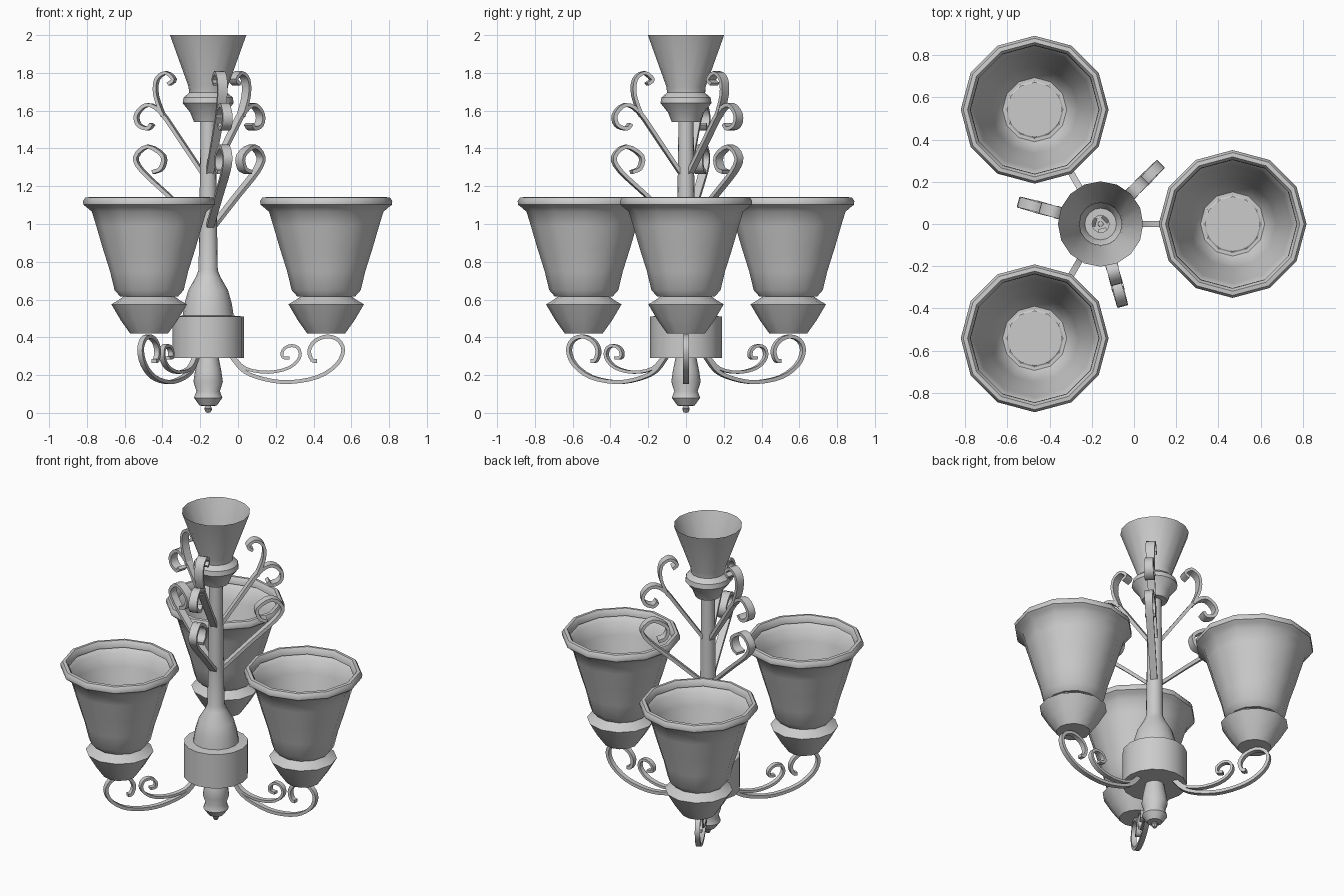
import bpy, bmesh
from math import sin, cos, tau, radians
from mathutils import Vector

if "Cube" in bpy.data.objects:
    bpy.data.objects.remove(bpy.data.objects["Cube"])

AXIS = Vector((-0.158, 0, 0))   # centre line of the column
REACH = 0.625                   # distance from column to each shade


def finish(name, bm):
    me = bpy.data.meshes.new(name)
    bm.to_mesh(me)
    bm.free()
    ob = bpy.data.objects.new(name, me)
    bpy.context.collection.objects.link(ob)
    bpy.ops.object.select_all(action='DESELECT')
    ob.select_set(True)
    bpy.context.view_layer.objects.active = ob
    bpy.ops.object.shade_smooth_by_angle(angle=radians(40))
    return ob


def lathe(name, profile, centre, sides):
    """Turn an (r, z) profile around a vertical axis."""
    bm = bmesh.new()
    rings = []
    for r, z in profile:
        if r == 0:
            rings.append([bm.verts.new(centre + Vector((0, 0, z)))] * sides)
        else:
            rings.append([bm.verts.new(centre + Vector((r * cos(tau * i / sides), r * sin(tau * i / sides), z)))
                          for i in range(sides)])
    for a, b in zip(rings, rings[1:]):
        for i in range(sides):
            j = (i + 1) % sides
            bm.faces.new(list(dict.fromkeys((a[i], a[j], b[j], b[i]))))
    return finish(name, bm)


def smooth_path(pts, steps=3):
    """Catmull-Rom curve through the points."""
    p = [Vector(q) for q in pts]
    p = [2 * p[0] - p[1]] + p + [2 * p[-1] - p[-2]]
    out = []
    for a, b, c, d in zip(p, p[1:], p[2:], p[3:]):
        for k in range(steps):
            t = k / steps
            out.append(0.5 * (2 * b + (c - a) * t + (2 * a - 5 * b + 4 * c - d) * t * t
                              + (3 * b - a - 3 * c + d) * t ** 3))
    return out + [p[-2]]


def ribbon(name, pts, angle, w0, w1, thick):
    """Flat bar swept along an (r, z) path in the vertical plane at the given angle."""
    path = smooth_path(pts)
    n = len(path)
    out, side = Vector((cos(angle), sin(angle), 0)), Vector((-sin(angle), cos(angle), 0))
    bm = bmesh.new()
    rings = []
    for i, q in enumerate(path):
        t = (path[min(i + 1, n - 1)] - path[max(i - 1, 0)]).normalized()
        normal = Vector((-t.y, t.x)) * thick / 2
        w = (w0 + (w1 - w0) * i / (n - 1)) / 2
        ring = []
        for s, e in ((1, 1), (1, -1), (-1, -1), (-1, 1)):
            v = q + normal * s
            ring.append(bm.verts.new(AXIS + out * v.x + side * w * e + Vector((0, 0, v.y))))
        rings.append(ring)
    for a, b in zip(rings, rings[1:]):
        for i in range(4):
            j = (i + 1) % 4
            bm.faces.new((a[i], a[j], b[j], b[i]))
    bm.faces.new(rings[0])
    bm.faces.new(rings[-1])
    bmesh.ops.recalc_face_normals(bm, faces=bm.faces)
    return finish(name, bm)


# Column: finial, drum, neck, rod, cup and open canopy
lathe("column", [
    (0, 0.01), (0.013, 0.013), (0.02, 0.025), (0.013, 0.037), (0.045, 0.038), (0.075, 0.08),
    (0.062, 0.115), (0.078, 0.165), (0.07, 0.22), (0.056, 0.29), (0.19, 0.29), (0.19, 0.51),
    (0.135, 0.515), (0.125, 0.58), (0.105, 0.65), (0.065, 0.72), (0.051, 0.755), (0.047, 1.0),
    (0.04, 1.54), (0.075, 1.54), (0.095, 1.59), (0.135, 1.64), (0.13, 1.67),
    (0.10, 1.695), (0.105, 1.73), (0.202, 2.0)], AXIS, 16)
lathe("finial_tip", [(0, 0), (0.012, 0.003), (0.02, 0.018), (0.012, 0.034), (0, 0.037)], AXIS, 8)

# Profiles of the three lamps
shade = [(0, 0.615), (0.152, 0.615), (0.183, 0.65), (0.207, 0.75), (0.245, 0.87), (0.28, 0.99),
         (0.303, 1.065), (0.33, 1.088), (0.348, 1.102), (0.35, 1.122), (0.338, 1.14),
         (0.318, 1.142), (0.305, 1.125), (0.303, 1.10)]
holder = [(0, 0.42), (0.10, 0.42), (0.15, 0.49), (0.2, 0.575), (0.165, 0.595), (0.13, 0.62)]

# Paths of the lower arms and upper scrolls
arm = [(0.12, 0.30), (0.19, 0.22), (0.30, 0.178), (0.43, 0.163), (0.58, 0.19), (0.68, 0.255),
       (0.715, 0.33), (0.69, 0.385), (0.63, 0.405), (0.565, 0.38), (0.535, 0.33), (0.55, 0.28), (0.575, 0.275)]
arm_curl = [(0.13, 0.30), (0.20, 0.235), (0.32, 0.215), (0.43, 0.24), (0.485, 0.295), (0.475, 0.345),
            (0.43, 0.355), (0.395, 0.33), (0.395, 0.295), (0.43, 0.29)]
low_scroll = [(0.04, 0.99), (0.21, 1.145), (0.36, 1.28), (0.395, 1.355), (0.33, 1.41),
              (0.245, 1.36), (0.255, 1.295), (0.30, 1.275)]
high_scroll = [(0.03, 1.27), (0.155, 1.45), (0.26, 1.595), (0.335, 1.63), (0.39, 1.58),
               (0.38, 1.525), (0.33, 1.505), (0.305, 1.53)]
top_scroll = [(0.245, 1.57), (0.285, 1.68), (0.28, 1.765), (0.23, 1.80), (0.187, 1.765), (0.215, 1.74)]

for k in range(3):
    a = tau * k / 3
    spot = AXIS + REACH * Vector((cos(a), sin(a), 0))
    lathe(f"shade_{k}", shade, spot, 12)
    lathe(f"shade_holder_{k}", holder, spot, 12)
    ribbon(f"arm_{k}", arm, a, 0.03, 0.03, 0.02)
    ribbon(f"arm_curl_{k}", arm_curl, a, 0.03, 0.03, 0.016)
    b = a + radians(45)
    ribbon(f"low_scroll_{k}", low_scroll, b, 0.04, 0.06, 0.02)
    ribbon(f"high_scroll_{k}", high_scroll, b, 0.04, 0.06, 0.02)
    ribbon(f"top_scroll_{k}", top_scroll, b, 0.05, 0.06, 0.018)
